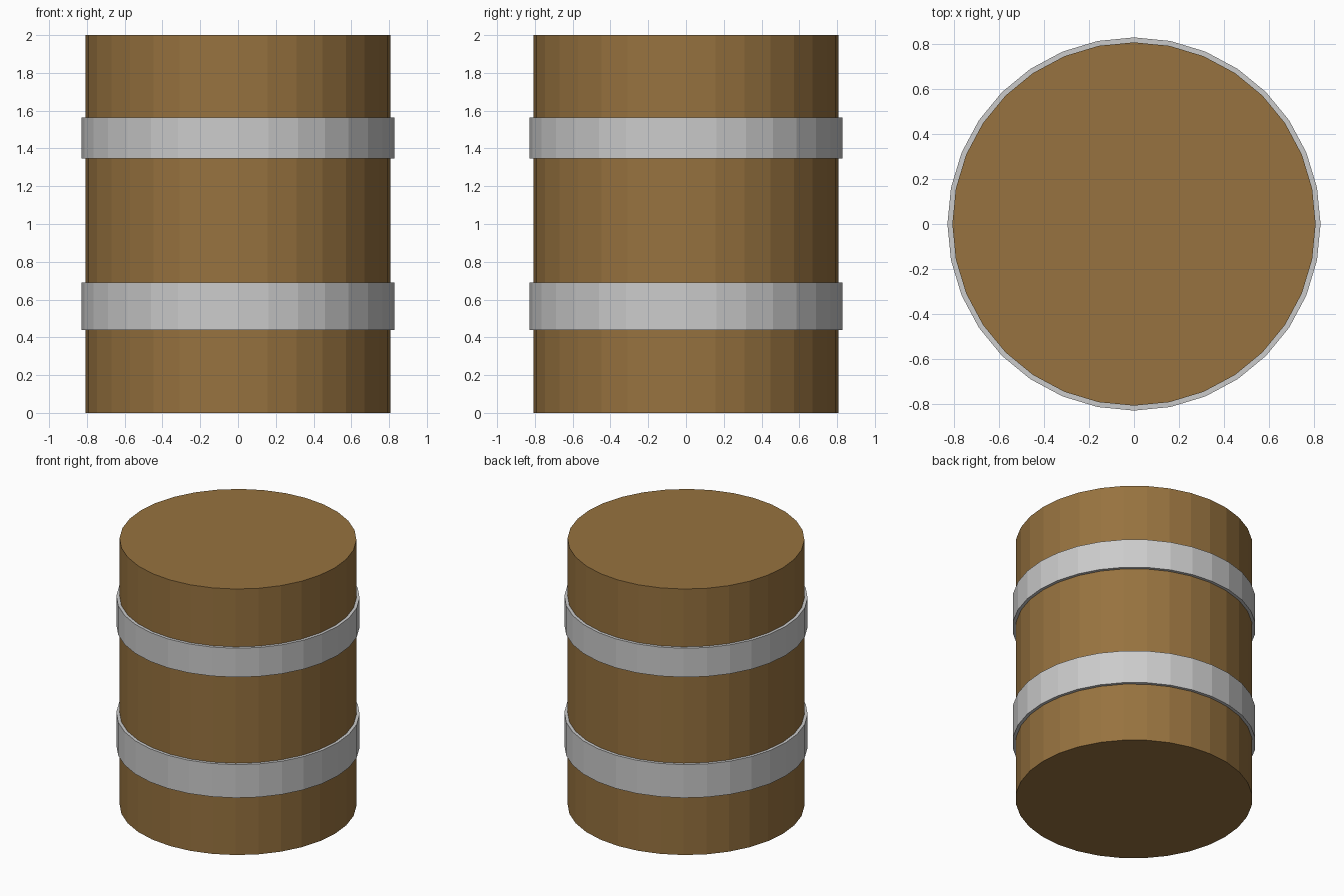
import bpy, bmesh
from math import cos, sin, pi

if "Cube" in bpy.data.objects:
    bpy.data.objects.remove(bpy.data.objects["Cube"])

SIDES = 32
BODY_R, HOOP_R = 0.807, 0.829


def make_object(name, bm):
    bmesh.ops.recalc_face_normals(bm, faces=bm.faces)
    mesh = bpy.data.meshes.new(name)
    bm.to_mesh(mesh)
    bm.free()
    obj = bpy.data.objects.new(name, mesh)
    bpy.context.collection.objects.link(obj)
    return obj


def circle(bm, r, z):
    return [bm.verts.new((r * cos(2 * pi * i / SIDES), r * sin(2 * pi * i / SIDES), z))
            for i in range(SIDES)]


def bridge(bm, a, b):
    for i in range(SIDES):
        j = (i + 1) % SIDES
        bm.faces.new((a[i], a[j], b[j], b[i]))


# Wooden barrel body: flat-shaded capped cylinder
bm = bmesh.new()
bottom, top = circle(bm, BODY_R, 0), circle(bm, BODY_R, 2)
bridge(bm, bottom, top)
bm.faces.new(bottom)
bm.faces.new(top)
body = make_object("barrel_body", bm)
wood = bpy.data.materials.new("wood")
wood.diffuse_color = (0.31, 0.17, 0.05, 1)
wood.use_nodes = True
wood.node_tree.nodes["Principled BSDF"].inputs["Base Color"].default_value = wood.diffuse_color
body.data.materials.append(wood)


# Metal hoops: thin bands fitted around the body
def hoop(name, z0, z1):
    bm = bmesh.new()
    loops = [circle(bm, r, z) for r, z in
             ((BODY_R, z0), (HOOP_R, z0), (HOOP_R, z1), (BODY_R, z1))]
    for a, b in zip(loops, loops[1:]):
        bridge(bm, a, b)
    return make_object(name, bm)


hoop("lower_hoop", 0.44, 0.69)
hoop("upper_hoop", 1.347, 1.565)
